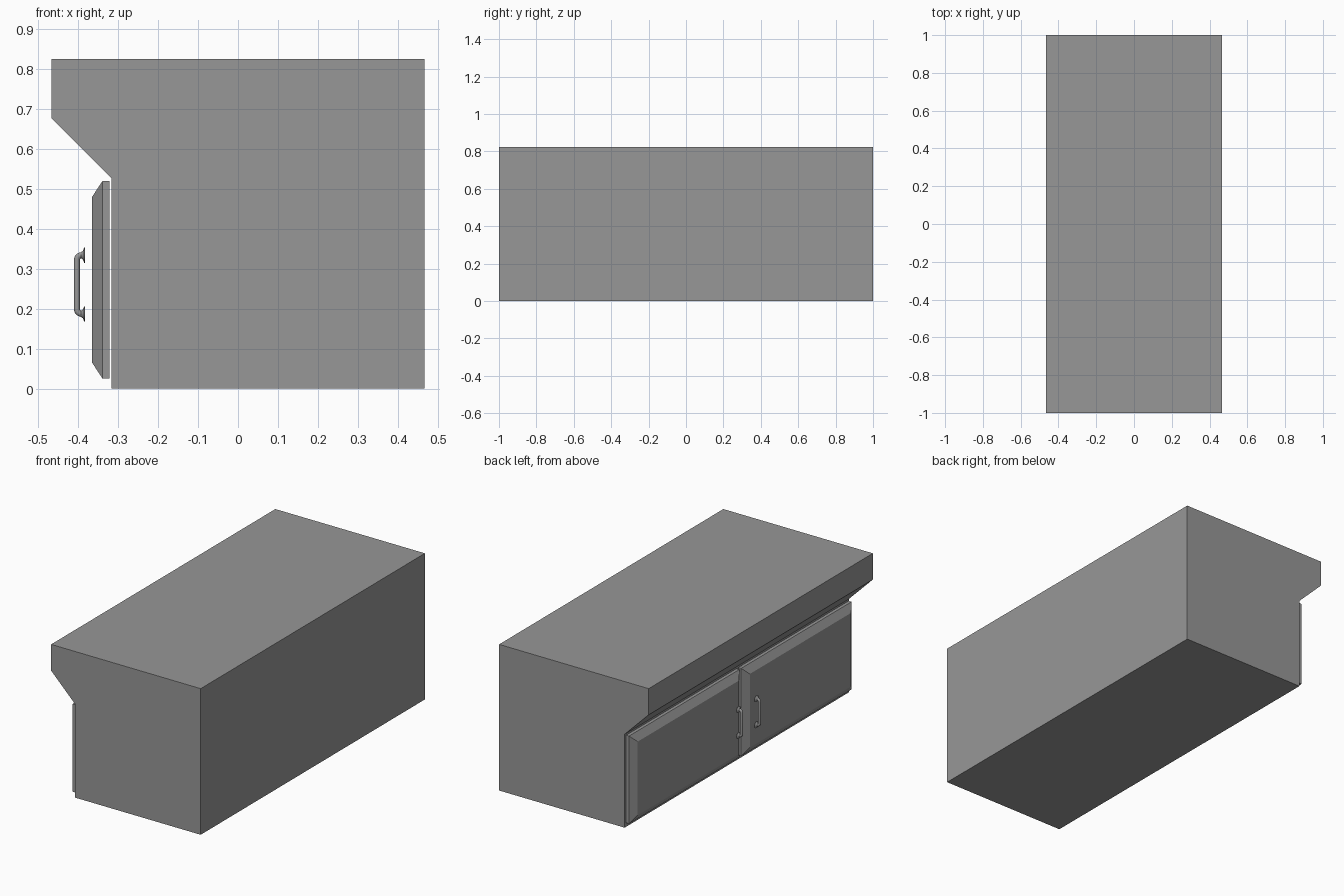
import bpy, bmesh, math
from mathutils import Vector

cube = bpy.data.objects.get("Cube")
if cube:
    bpy.data.objects.remove(cube, do_unlink=True)

grey = bpy.data.materials.new("mid grey")
grey.use_nodes = True
grey.diffuse_color = (0.31, 0.31, 0.31, 1)
grey.node_tree.nodes["Principled BSDF"].inputs["Base Color"].default_value = (0.31, 0.31, 0.31, 1)


def finish(name, bm):
    bmesh.ops.recalc_face_normals(bm, faces=bm.faces)
    mesh = bpy.data.meshes.new(name)
    bm.to_mesh(mesh)
    bm.free()
    mesh.materials.append(grey)
    obj = bpy.data.objects.new(name, mesh)
    bpy.context.collection.objects.link(obj)
    return obj


def loft(name, rings):
    """Skin closed rings of points and cap both ends."""
    bm = bmesh.new()
    loops = [[bm.verts.new(p) for p in ring] for ring in rings]
    for a, b in zip(loops, loops[1:]):
        for i in range(len(a)):
            j = (i + 1) % len(a)
            bm.faces.new((a[i], a[j], b[j], b[i]))
    bm.faces.new(loops[0])
    bm.faces.new(loops[-1])
    return finish(name, bm)


def smooth(obj):
    bpy.ops.object.select_all(action='DESELECT')
    bpy.context.view_layer.objects.active = obj
    obj.select_set(True)
    bpy.ops.object.shade_smooth_by_angle(angle=math.radians(40))


# Cabinet body with the overhanging, sloped counter edge
profile = [(0.467, 0), (0.467, 0.825), (-0.467, 0.825),
           (-0.467, 0.677), (-0.317, 0.527), (-0.317, 0)]
loft("cabinet_body", [[(x, y, z) for x, z in profile] for y in (-1, 1)])


def door(name, side):
    """Slab with a chamfered front."""
    def ring(x, inset):
        y0, y1 = 0.008 + inset, 0.992 - inset
        z0, z1 = 0.025 + inset, 0.52 - inset
        return [(x, side * y, z) for y, z in ((y0, z0), (y1, z0), (y1, z1), (y0, z1))]
    loft(name, [ring(-0.321, 0), ring(-0.339, 0), ring(-0.365, 0.04)])


def handle(name, y):
    """Bent tube grip, swept along a path with rounded corners."""
    x_foot, x_bar, z_low, z_high, bend = -0.384, -0.403, 0.187, 0.334, 0.012
    path = [(x_foot, z_low)]
    for zc, start in ((z_low + bend, 270), (z_high - bend, 180)):
        for k in range(6):
            a = math.radians(start - 18 * k)
            path.append((x_bar + bend + bend * math.cos(a), zc + bend * math.sin(a)))
    path.append((x_foot, z_high))
    points = [Vector((x, y, z)) for x, z in path]
    across = Vector((0, 1, 0))
    rings = []
    for i, p in enumerate(points):
        along = (points[min(i + 1, len(points) - 1)] - points[max(i - 1, 0)]).normalized()
        normal = along.cross(across)
        rings.append([p + 0.0075 * (math.cos(t) * across + math.sin(t) * normal)
                      for t in (math.tau * k / 12 for k in range(12))])
    smooth(loft(name, rings))
    # Flared feet
    for label, z in (("lower", z_low), ("upper", z_high)):
        flare = [(-0.383, 0.019), (-0.385, 0.019), (-0.388, 0.011), (-0.393, 0.0075)]
        smooth(loft(f"{name}_{label}_foot",
                    [[(x, y + r * math.cos(t), z + r * math.sin(t))
                      for t in (math.tau * k / 16 for k in range(16))] for x, r in flare]))


# Pair of doors, each with a handle near the middle
for label, side in (("back", 1), ("front", -1)):
    door(f"{label}_door", side)
    handle(f"{label}_handle", side * 0.08)
